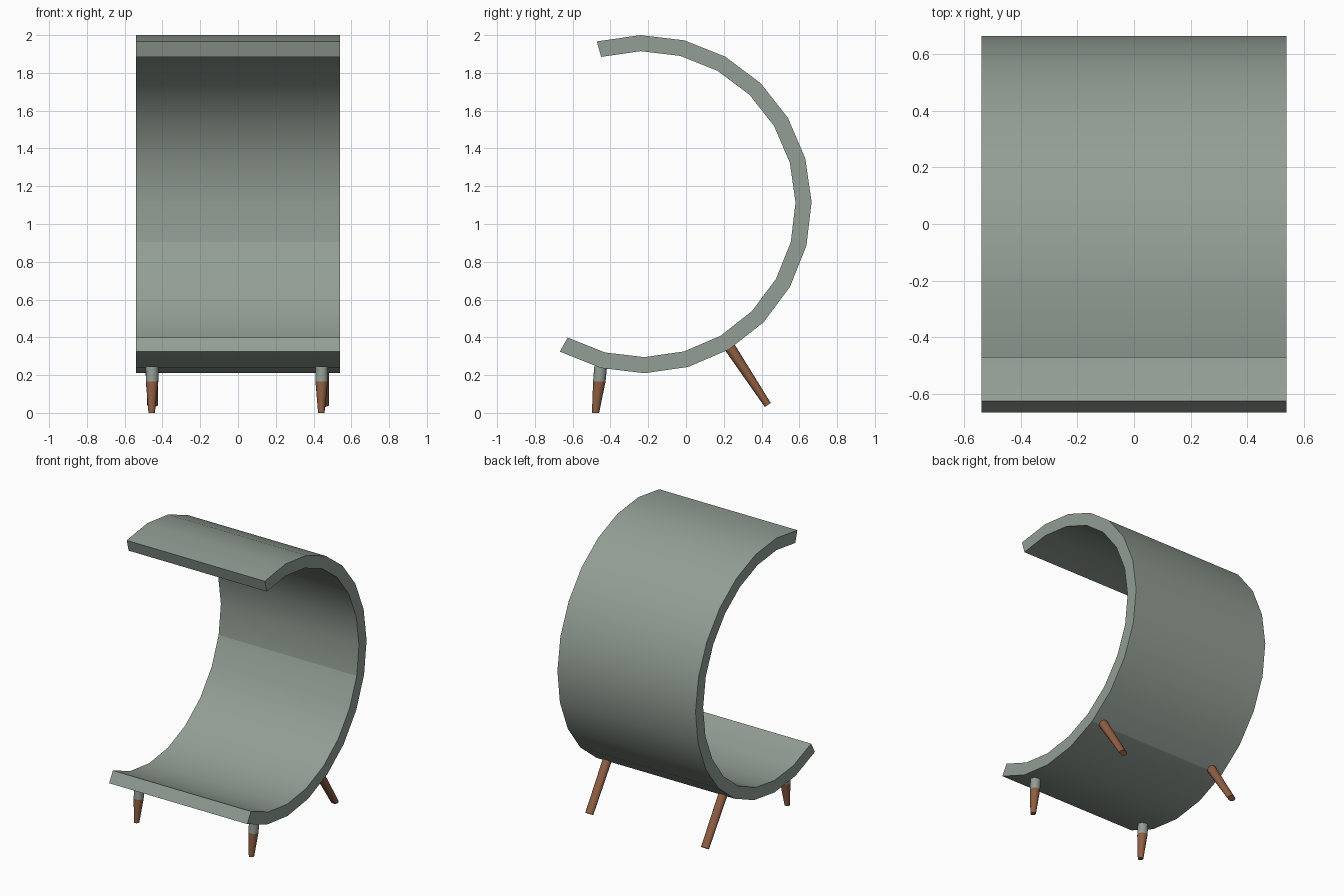
import bpy, bmesh, math
from mathutils import Vector

if "Cube" in bpy.data.objects:
    bpy.data.objects.remove(bpy.data.objects["Cube"])


def material(name, rgb):
    m = bpy.data.materials.new(name)
    m.diffuse_color = (*rgb, 1)
    m.use_nodes = True
    m.node_tree.nodes["Principled BSDF"].inputs["Base Color"].default_value = m.diffuse_color
    return m


GREEN = material("sage green", (0.29, 0.342, 0.297))
BROWN = material("warm brown wood", (0.28, 0.115, 0.056))


def finish(bm, name, mat):
    bmesh.ops.recalc_face_normals(bm, faces=bm.faces)
    for f in bm.faces:
        f.smooth = True
    for e in bm.edges:
        if len(e.link_faces) == 2 and e.calc_face_angle() > math.radians(40):
            e.smooth = False
    me = bpy.data.meshes.new(name)
    bm.to_mesh(me)
    bm.free()
    me.materials.append(mat)
    ob = bpy.data.objects.new(name, me)
    bpy.context.collection.objects.link(ob)
    return ob


# Curved shell: open ring section swept across the width
CY, CZ, R_OUT, R_IN, HALF = -0.23, 1.105, 0.895, 0.81, 0.54
bm = bmesh.new()
rings = []
for i in range(16):
    a = math.radians(-119.3 + 15 * i)
    rings.append([bm.verts.new((x, CY + r * math.cos(a), CZ + r * math.sin(a)))
                  for x, r in ((-HALF, R_OUT), (HALF, R_OUT), (HALF, R_IN), (-HALF, R_IN))])
for p, q in zip(rings, rings[1:]):
    for k in range(4):
        bm.faces.new((p[k], p[(k + 1) % 4], q[(k + 1) % 4], q[k]))
bm.faces.new(rings[0])
bm.faces.new(rings[-1])
# shading breaks on the inside of the back and under the seat
creases = [{rings[7][2], rings[7][3]}, {rings[4][0], rings[4][1]}]
sharp = [e for e in bm.edges if set(e.verts) in creases]
idx = [tuple(v.co.copy() for v in e.verts) for e in sharp]
shell = finish(bm, "curved_seat_shell", GREEN)
for e in shell.data.edges:
    ends = [shell.data.vertices[v].co for v in e.vertices]
    if any(all(min((c - d).length for d in pair) < 1e-5 for c in ends) for pair in idx):
        e.use_edge_sharp = True


def peg(name, top, bottom, r_top, r_bottom, mat, level=False, n=16):
    """Tapered peg; radii are (along x, sideways)."""
    top, bottom = Vector(top), Vector(bottom)
    d = (bottom - top).normalized()
    u = Vector((1, 0, 0))
    v = Vector((0, 1, 0)) if level else d.cross(u).normalized()
    bm = bmesh.new()
    loops = []
    for c, r in ((top, r_top), (bottom, r_bottom)):
        loops.append([bm.verts.new(c + u * r[0] * math.cos(t) + v * r[1] * math.sin(t))
                      for t in (2 * math.pi * i / n for i in range(n))])
    for i in range(n):
        j = (i + 1) % n
        bm.faces.new((loops[0][i], loops[0][j], loops[1][j], loops[1][i]))
    bm.faces.new(loops[0])
    bm.faces.new(loops[1])
    return finish(bm, name, mat)


# Front legs with green collars
for side, x in (("left", -0.455), ("right", 0.443)):
    peg("front_leg_collar_" + side, (x, -0.452, 0.245), (x, -0.459, 0.165),
        (0.034, 0.034), (0.033, 0.033), GREEN, True)
    peg("front_leg_" + side, (x, -0.459, 0.165), (x - 0.002, -0.479, 0.0),
        (0.033, 0.033), (0.017, 0.019), BROWN, True)

# Splayed back legs
for side, x in (("left", -0.452), ("right", 0.453)):
    peg("back_leg_" + side, (x, 0.228, 0.353), (x, 0.433, 0.042),
        (0.03, 0.03), (0.029, 0.019), BROWN)
